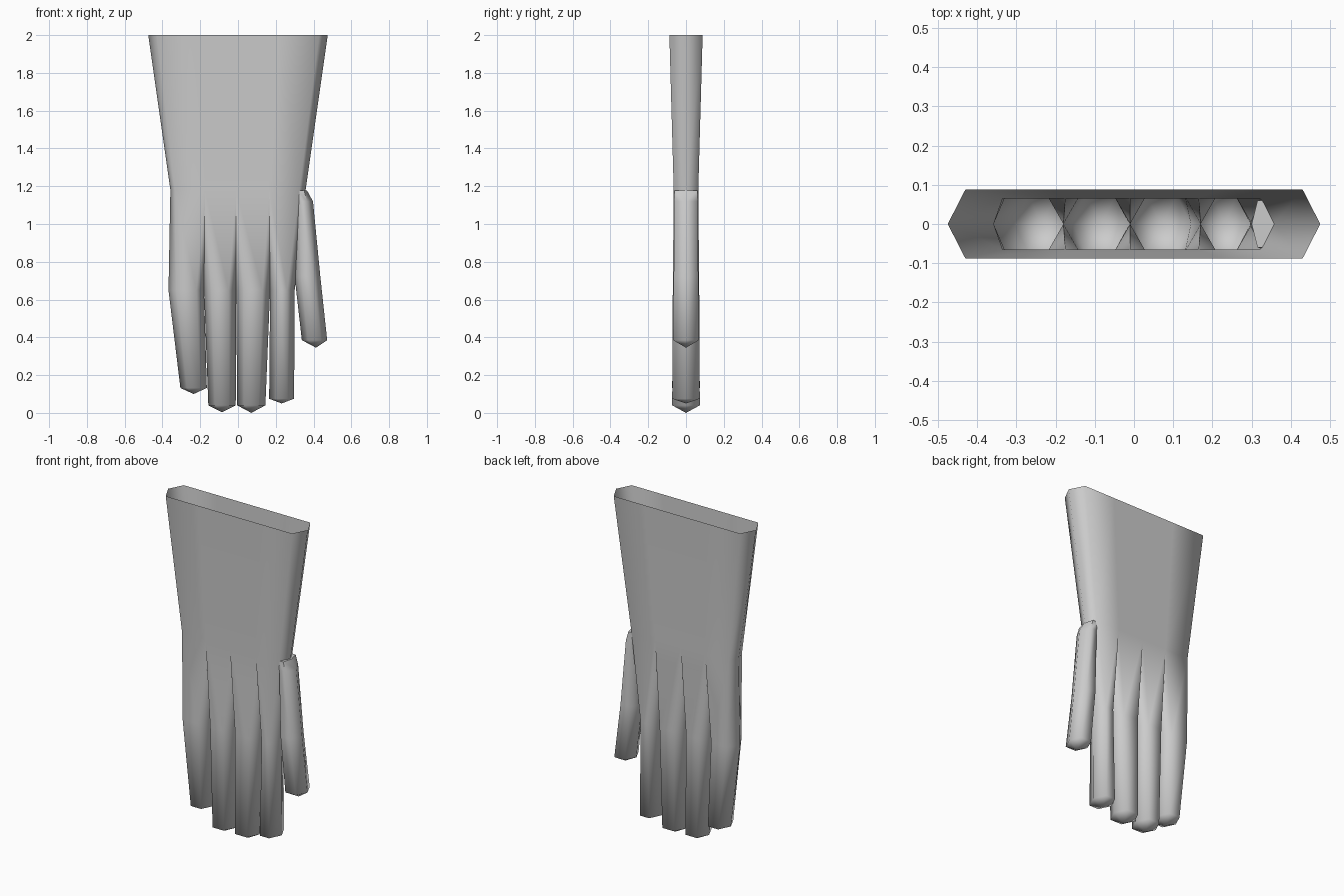
import bpy, bmesh, math

if "Cube" in bpy.data.objects:
    bpy.data.objects.remove(bpy.data.objects["Cube"])


def ring(l, fl, fr, r, y, z):
    """Front half of a six-sided section: side point, two flats, side point."""
    return [(l, 0, z), (fl, -y, z), (fr, -y, z), (r, 0, z)]


def add_face(bm, pts):
    """Face from points, dropping repeated neighbours."""
    clean = [p for i, p in enumerate(pts) if p != pts[i - 1]]
    if len(clean) > 2:
        bm.faces.new([bm.verts.new(p) for p in clean])


def loft(bm, rings, tip, cap=False):
    """Skin the half sections, close with a pointed tip, mirrored front to back."""
    for s in (1, -1):
        rs = [[(x, y * s, z) for x, y, z in r] for r in rings]
        for a, b in zip(rs, rs[1:]):
            for i in range(3):
                add_face(bm, [a[i], a[i + 1], b[i + 1], b[i]])
        for i in range(3):
            add_face(bm, [rs[-1][i], rs[-1][i + 1], tip])
        if cap:
            add_face(bm, rs[0])


def finish(bm, name):
    bmesh.ops.remove_doubles(bm, verts=bm.verts, dist=0.0005)
    bmesh.ops.recalc_face_normals(bm, faces=bm.faces)
    me = bpy.data.meshes.new(name)
    bm.to_mesh(me)
    bm.free()
    ob = bpy.data.objects.new(name, me)
    bpy.context.collection.objects.link(ob)
    bpy.ops.object.select_all(action='DESELECT')
    ob.select_set(True)
    bpy.context.view_layer.objects.active = ob
    bpy.ops.object.shade_smooth_by_angle(angle=math.radians(68))
    return ob


# Glove body: open cuff, wrist, palm and four fingers
cuff_x = [-0.43, -0.21, 0.0, 0.22, 0.43]
wrist_x = [-0.335, -0.175, -0.01, 0.165, 0.325]
web_x = [-0.368, -0.18, -0.01, 0.17, 0.30]
# tip left, tip right, ring height, point height
tips = [(-0.305, -0.165, 0.132, 0.10), (-0.157, -0.012, 0.04, 0.003),
        (-0.004, 0.145, 0.04, 0.0), (0.165, 0.297, 0.075, 0.05)]

bm = bmesh.new()
for i, (tl, tr, tz, pz) in enumerate(tips):
    c0, c1, w0, w1 = cuff_x[i], cuff_x[i + 1], wrist_x[i], wrist_x[i + 1]
    k0, k1 = web_x[i], web_x[i + 1]
    first, last = i == 0, i == 3
    cuff = ring(c0, c0, c1, c1, 0.088, 2.0)
    wrist = ring(w0, w0, w1, w1, 0.065, 1.18)
    # inner boundaries lie on the flat face, outer ones run to the side edge
    for sec, outer in ((cuff, 0.475), (wrist, 0.358)):
        sec[0] = (-outer, 0, sec[0][2]) if first else sec[1]
        sec[3] = (outer, 0, sec[3][2]) if last else sec[2]
    knuckle = ring(k0, k0 + 0.04, k1 - 0.04, k1, 0.07, 0.65)
    end = ring(tl, tl + 0.035, tr - 0.035, tr, 0.073, tz)
    loft(bm, [cuff, wrist, knuckle, end], ((tl + tr) / 2, 0, pz))
finish(bm, "glove_body")

# Thumb tucked against the side of the palm
bm = bmesh.new()
loft(bm, [ring(0.30, 0.315, 0.35, 0.365, 0.06, 1.178),
          ring(0.295, 0.325, 0.365, 0.397, 0.063, 1.12),
          ring(0.30, 0.335, 0.40, 0.436, 0.065, 0.72),
          ring(0.338, 0.37, 0.44, 0.472, 0.068, 0.385)],
     (0.413, 0, 0.345), cap=True)
finish(bm, "thumb")
